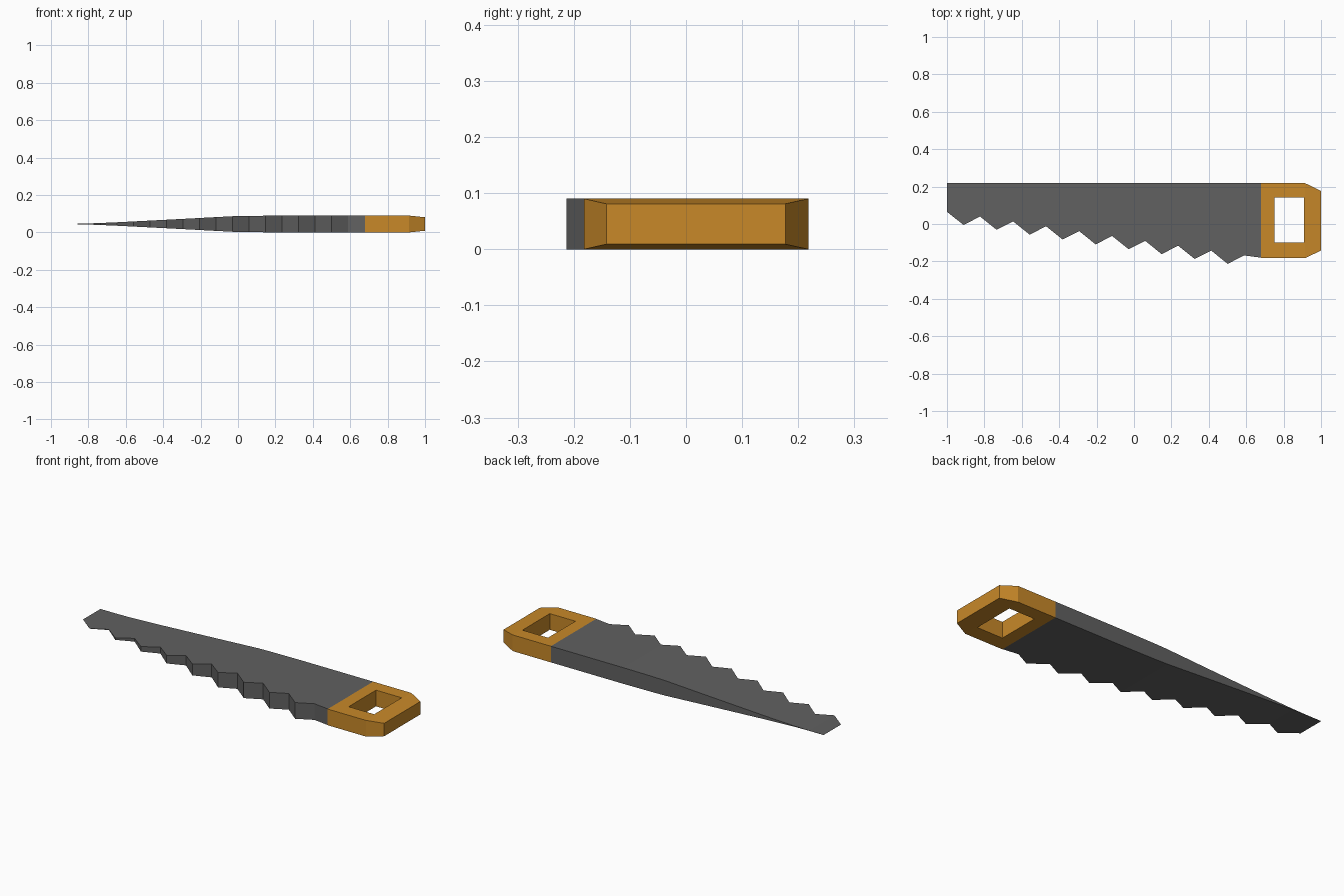
import bpy

if "Cube" in bpy.data.objects:
    bpy.data.objects.remove(bpy.data.objects["Cube"])

MID = 0.045  # mid-plane height of the whole saw


def slab(name, points, faces, half, color):
    """Thicken a flat CCW face layout symmetrically about MID by half(x)."""
    n = len(points)
    verts = [(x, y, MID + half(x)) for x, y in points]
    verts += [(x, y, MID - half(x)) for x, y in points]
    edges = {(f[i], f[(i + 1) % len(f)]) for f in faces for i in range(len(f))}
    walls = [(a, a + n, b + n, b) for a, b in edges if (b, a) not in edges]
    bottom = [tuple(i + n for i in reversed(f)) for f in faces]
    mesh = bpy.data.meshes.new(name)
    mesh.from_pydata(verts, [], list(faces) + bottom + walls)
    mat = bpy.data.materials.new(name + "_color")
    mat.diffuse_color = (*color, 1)
    mat.use_nodes = True
    mat.node_tree.nodes["Principled BSDF"].inputs["Base Color"].default_value = mat.diffuse_color
    mesh.materials.append(mat)
    obj = bpy.data.objects.new(name, mesh)
    bpy.context.collection.objects.link(obj)
    return obj


def lerp_table(table):
    def f(x):
        for (x0, t0), (x1, t1) in zip(table, table[1:]):
            if x <= x1:
                return t0 + (t1 - t0) * (x - x0) / (x1 - x0)
        return table[-1][1]
    return f


# Blade: straight spine, nine teeth along a sloping edge, thinning to the tip
STEP = 0.1765
teeth = [(-1.0, 0.065)]
for i in range(9):
    teeth.append((-0.911 + STEP * i, -0.005 - 0.026 * i))
    teeth.append((-0.823 + STEP * i, 0.040 - 0.026 * i))
teeth.append((0.68, -0.18))
spine = [(x, 0.218) for x, _ in teeth]
m = len(teeth)
strips = [(i, i + 1, m + i + 1, m + i) for i in range(m - 1)]
blade_half = lerp_table([(-1, 0.0003), (-0.9, 0.0005), (-0.82, 0.002),
                         (-0.65, 0.009), (-0.3, 0.027), (-0.03, 0.0415),
                         (0.06, 0.0435), (0.24, 0.045), (0.68, 0.045)])
slab("blade", teeth + spine, strips, blade_half, (0.119, 0.119, 0.119))

# Handle: frame with a rectangular grip hole, clipped and tapered at the end
outer = [(0.68, -0.182), (0.915, -0.182), (1, -0.142),
         (1, 0.177), (0.915, 0.218), (0.68, 0.218)]
hole = [(0.75, -0.098), (0.908, -0.098), (0.908, 0.143), (0.75, 0.143)]
frame = [(0, 1, 7, 6), (1, 4, 8, 7), (4, 5, 9, 8), (5, 0, 6, 9), (1, 2, 3, 4)]
slab("handle", outer + hole, frame,
     lambda x: 0.036 if x > 0.95 else 0.045, (0.58, 0.25, 0.022))
